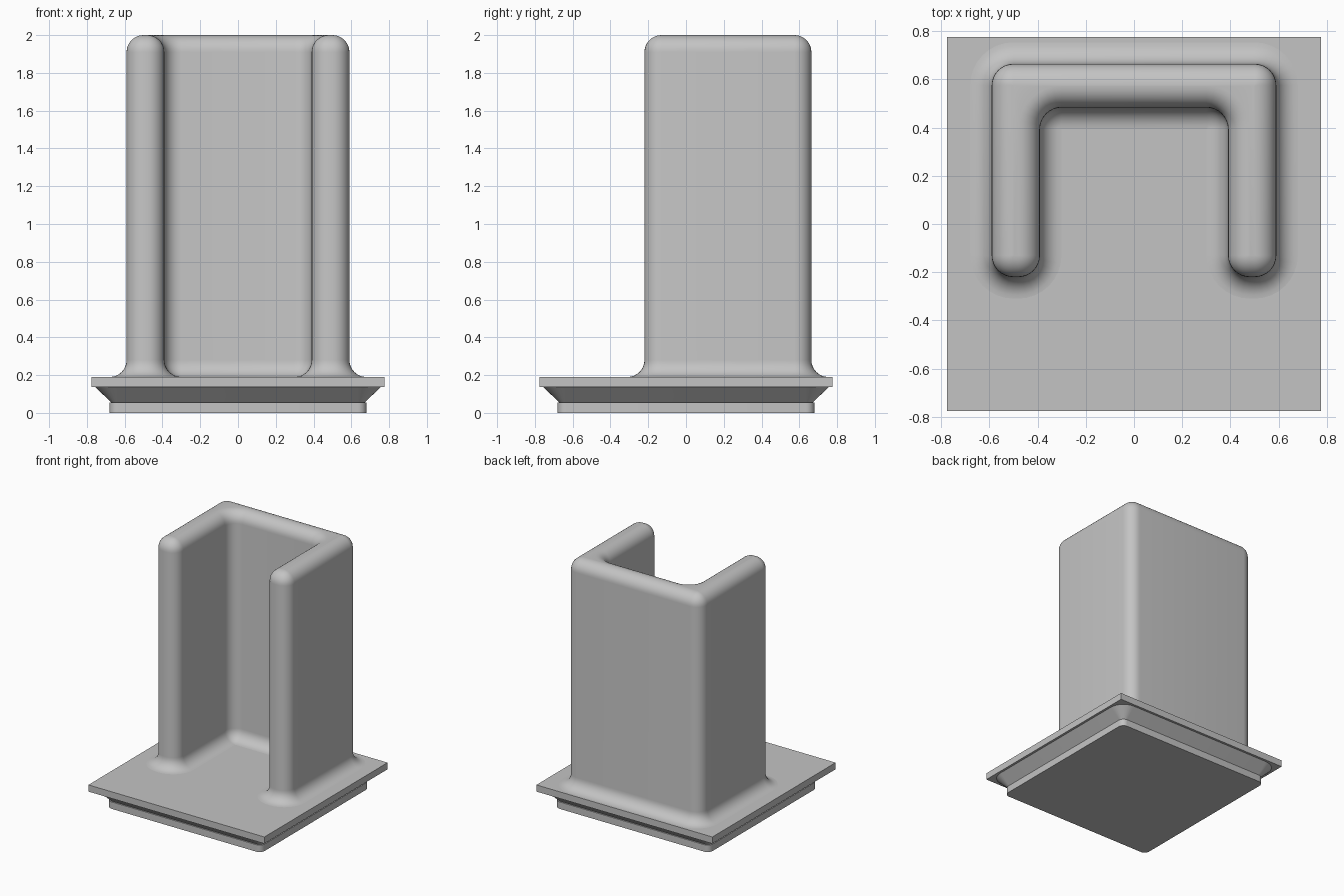
import bpy, bmesh, math
from mathutils import Vector

if "Cube" in bpy.data.objects:
    bpy.data.objects.remove(bpy.data.objects["Cube"])

grey = bpy.data.materials.new("light grey")
grey.diffuse_color = (0.55, 0.55, 0.55, 1)
grey.use_nodes = True
grey.node_tree.nodes["Principled BSDF"].inputs["Base Color"].default_value = grey.diffuse_color


def outline(corners, r, steps=8):
    """Rounded counter-clockwise outline as (point, outward normal) pairs."""
    out = []
    n = len(corners)
    for i, c in enumerate(corners):
        c = Vector(c)
        a = (c - Vector(corners[i - 1])).normalized()
        b = (Vector(corners[(i + 1) % n]) - c).normalized()
        na, nb = Vector((a.y, -a.x)), Vector((b.y, -b.x))
        sign = 1 if a.x * b.y - a.y * b.x > 0 else -1
        centre = c - sign * r * (na + nb)
        for k in range(steps + 1):
            t = k / steps * math.pi / 2
            normal = na * math.cos(t) + nb * math.sin(t)
            out.append((centre + sign * r * normal, normal))
    return out


def loft(name, shape, levels):
    """Stack offset copies of an outline; levels are (offset, z)."""
    bm = bmesh.new()
    rings = [[bm.verts.new((*(p + d * nrm), z)) for p, nrm in shape] for d, z in levels]
    n = len(shape)
    for lo, hi in zip(rings, rings[1:]):
        for i in range(n):
            j = (i + 1) % n
            bm.faces.new((lo[i], lo[j], hi[j], hi[i]))
    bm.faces.new(rings[0][::-1])
    bm.faces.new(rings[-1])
    bmesh.ops.remove_doubles(bm, verts=bm.verts, dist=1e-5)
    me = bpy.data.meshes.new(name)
    bm.to_mesh(me)
    bm.free()
    me.materials.append(grey)
    ob = bpy.data.objects.new(name, me)
    bpy.context.collection.objects.link(ob)
    me.shade_smooth()
    me.set_sharp_from_angle(angle=math.radians(32))
    return ob


def square(h):
    return [(-h, -h), (h, -h), (h, h), (-h, h)]


# Three-sided wall: flared foot, straight sides, rounded rim
R = 0.09
PLATE_TOP = 0.19
xo, xi, front, back, inner = 0.59, 0.39, -0.22, 0.664, 0.483
u_shape = outline([(-xo, front), (-xi, front), (-xi, inner), (xi, inner),
                   (xi, front), (xo, front), (xo, back), (-xo, back)], R)
levels = [(0.0895, PLATE_TOP - 0.01)]
angles = [k / 8 * math.pi / 2 for k in range(9)]
levels += [(min(R * (1 - math.sin(a)), 0.0895), PLATE_TOP + R * (1 - math.cos(a)))
           for a in angles]
levels += [(max(-R * (1 - math.cos(a)), -0.0895), 2 - R + R * math.sin(a))
           for a in angles]
loft("three_sided_wall", u_shape, levels)

# Flat square plate
bpy.ops.mesh.primitive_cube_add(size=1, location=(0, 0, (0.137 + PLATE_TOP) / 2))
plate = bpy.context.object
plate.name = "square_plate"
plate.scale = (1.55, 1.55, PLATE_TOP - 0.137)
plate.data.materials.append(grey)

# Tapered collar under the plate and rounded foot block
loft("tapered_collar", outline(square(0.67), 0.035), [(0, 0.045), (0, 0.055), (0.088, 0.138)])
loft("foot_block", outline(square(0.68), 0.045), [(0, 0), (0, 0.055)])
